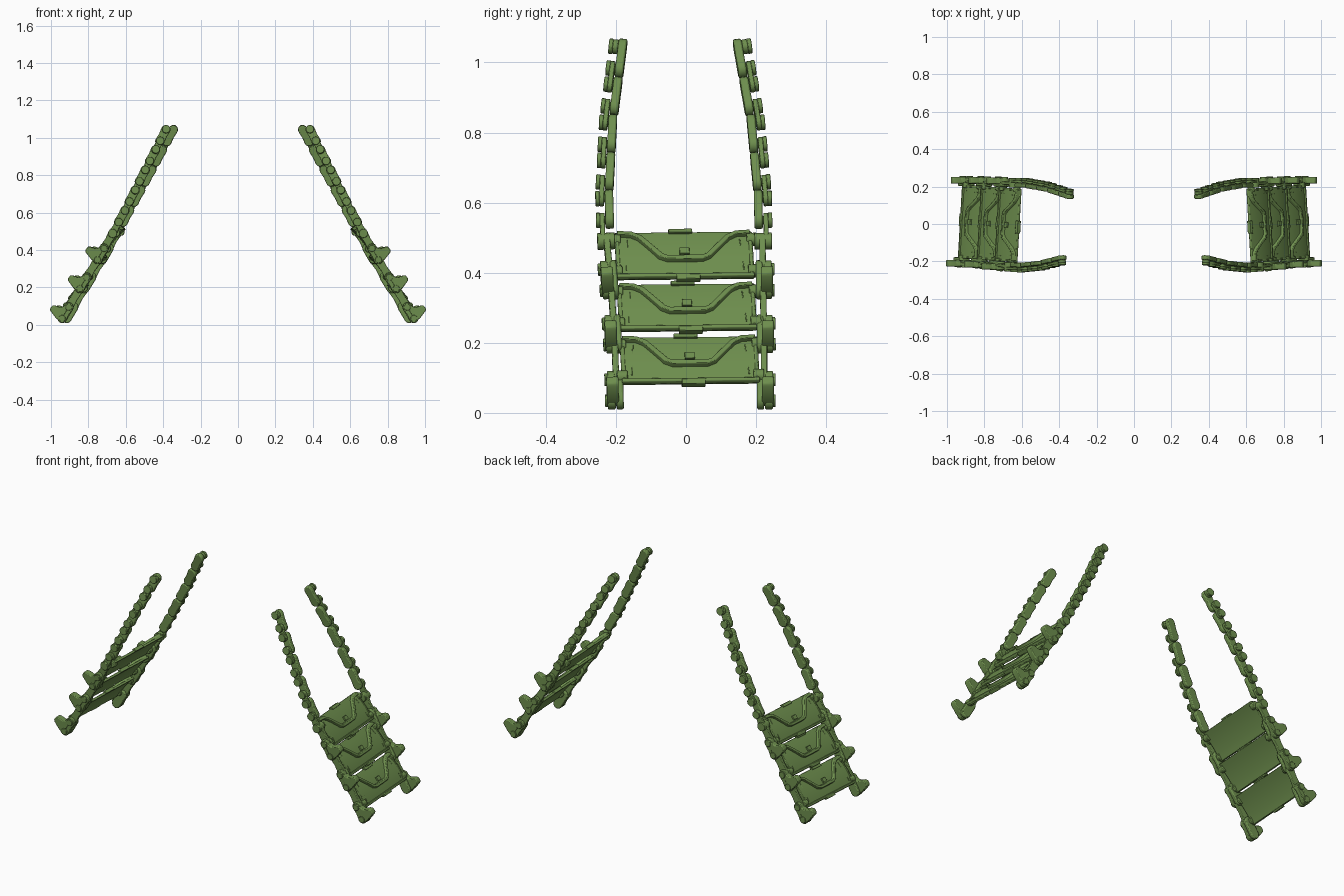
import bpy, bmesh, math
from mathutils import Vector

if "Cube" in bpy.data.objects:
    bpy.data.objects.remove(bpy.data.objects["Cube"])

green = bpy.data.materials.new("olive green")
green.diffuse_color = (0.156, 0.274, 0.076, 1)
green.use_nodes = True
green.node_tree.nodes["Principled BSDF"].inputs["Base Color"].default_value = green.diffuse_color


def finish(bm, name, bevel):
    """Turn a bmesh into a mirrored, softly bevelled object."""
    bmesh.ops.recalc_face_normals(bm, faces=bm.faces)
    me = bpy.data.meshes.new(name)
    bm.to_mesh(me)
    bm.free()
    me.materials.append(green)
    ob = bpy.data.objects.new(name, me)
    bpy.context.collection.objects.link(ob)
    bpy.context.view_layer.objects.active = ob
    ob.select_set(True)
    bpy.ops.object.shade_smooth_by_angle(angle=math.radians(35))
    ob.select_set(False)
    b = ob.modifiers.new("Bevel", 'BEVEL')
    b.width, b.segments, b.limit_method = bevel, 2, 'ANGLE'
    b.angle_limit = math.radians(40)
    ob.modifiers.new("Mirror", 'MIRROR').use_clip = False
    return ob


def prism(bm, loop, depth):
    """Closed solid between a loop and its copy moved by depth."""
    a = [bm.verts.new(p) for p in loop]
    b = [bm.verts.new(p + depth) for p in loop]
    n = len(a)
    bm.faces.new(a)
    bm.faces.new(b[::-1])
    for i in range(n):
        bm.faces.new((a[i], a[(i + 1) % n], b[(i + 1) % n], b[i]))


def stadium(bm, p, q, axis, off, r, thick, waist=0):
    """Rounded link plate from p to q, optionally waisted in the middle."""
    t = (q - p).normalized()
    n = axis.cross(t).normalized()
    base = axis * (off - thick / 2)
    loop = []
    for c, a0 in ((q, -90), (p, 90)):
        for i in range(9):
            a = math.radians(a0 + i * 22.5)
            loop.append(c + t * math.cos(a) * r + n * math.sin(a) * r + base)
        if waist:
            loop.append((p + q) / 2 + n * (r - waist) * (1 if a0 < 0 else -1) + base)
    prism(bm, loop, axis * thick)


def pin(bm, p, axis, off, r, length):
    t = axis.orthogonal().normalized()
    n = axis.cross(t)
    loop = [p + axis * (off - length / 2) + (t * math.cos(a) + n * math.sin(a)) * r
            for a in (i * math.tau / 16 for i in range(16))]
    prism(bm, loop, axis * length)


# Chain centre lines, bottom to top
paths = {
    "front": (-1, [(.94, -.2, .035), (.845, -.205, .195), (.75, -.215, .35), (.67, -.228, .49),
                   (.60, -.232, .62), (.495, -.221, .83), (.385, -.193, 1.045)]),
    "back": (1, [(.915, .225, .035), (.82, .225, .195), (.725, .222, .35), (.645, .22, .49),
                 (.575, .218, .62), (.46, .198, .83), (.345, .160, 1.045)]),
}


def at(path, z):
    i = 0
    while i < len(path) - 2 and z > path[i + 1][2]:
        i += 1
    a, b = Vector(path[i]), Vector(path[i + 1])
    return a.lerp(b, (z - a.z) / (b.z - a.z))


for label, (side, path) in paths.items():
    P = lambda z: at(path, z)

    def frame(z):
        t = (P(z + .03) - P(z - .03)).normalized()
        y = Vector((0, side, 0))
        return t, (y - t * y.dot(t)).normalized()

    # Upper chain: inner pads joined by outer links
    pads, links, pins = bmesh.new(), bmesh.new(), bmesh.new()
    for c in (1.013, .905, .797, .689, .581):
        t, ax = frame(c)
        lo, hi = P(c - .031), P(c + .031)
        stadium(pads, lo, hi, ax, -.012, .025, .024, .003)
        for j in (lo, hi):
            pin(pins, j, ax, .006, .012, .042)
            pin(pins, j, ax, .021, .022, .012)
        t, ax = frame(c - .054)
        stadium(links, P(c - .079), P(c - .031), ax, .009, .021, .014, .004)
    t, ax = frame(1.03)
    pin(links, P(1.044), ax, .008, .021, .016)

    # Lower chain: horned links beside each tread plate
    horns = bmesh.new()
    for z0, z1 in ((.035, .195), (.195, .35), (.35, .49)):
        t, ax = frame(z0 + .05)
        n = Vector((t.z, 0, -t.x)).normalized()
        j, k, end = P(z0), P(z0 + .06), P(z1)
        stadium(pads, j, k, ax, -.012, .026, .02)
        stadium(links, k, end, ax, -.002, .024, .018, .005)
        stadium(links, j, k, ax, .012, .025, .022, .004)
        for q in (j, k):
            pin(pins, q, ax, .004, .014, .05)
            pin(pins, q, ax, .026, .018, .01)
        shape = [(-.02, .0), (-.016, .03), (.002, .074), (.01, .082), (.032, .08),
                 (.04, .066), (.046, .035), (.072, .018), (.07, 0)]
        prism(horns, [j + t * a + n * b + ax * -.008 for a, b in shape], ax * .034)
    t, ax = frame(.49)
    pin(pins, P(.49), ax, .0, .024, .05)
    finish(pads, label + "_chain_pads", .005)
    finish(links, label + "_chain_links", .003)
    finish(pins, label + "_chain_pins", .002)
    finish(horns, label + "_horns", .004)

# Tread plates
U = Vector((-.54, -.04, .842)).normalized()
V = Vector((-.06, 1, .015))
V = (V - U * V.dot(U)).normalized()
W = V.cross(U).normalized()
TOP = .086


def bow(u):
    """Outward height of the curved plate surface."""
    return .012 - .12 * u - 1.2 * u * u


body, ridges, details, hinges = (bmesh.new() for _ in range(4))
for c in (Vector((.868, .01, .151)), Vector((.767, .002, .302)), Vector((.672, -.005, .45))):
    def S(v, u, h=0.0):
        return c + V * v + U * u + W * (bow(u) + h)

    def strip(bm, line, half, h0, h1):
        """Raised band following a polyline on the plate."""
        rows = []
        for i, (v, u) in enumerate(line):
            a, b = line[max(i - 1, 0)], line[min(i + 1, len(line) - 1)]
            d = Vector((b[0] - a[0], b[1] - a[1])).normalized()
            nv, nu = -d.y * half, d.x * half
            rows.append([bm.verts.new(S(v + s * nv, u + s * nu, h))
                         for s, h in ((-1, h0), (-.6, h1), (.6, h1), (1, h0))])
        for r, q in zip(rows, rows[1:]):
            for i in range(4):
                bm.faces.new((r[i], r[(i + 1) % 4], q[(i + 1) % 4], q[i]))
        bm.faces.new(rows[0])
        bm.faces.new(rows[-1][::-1])

    def block(bm, v, u, hv, hu, h0, h1):
        prism(bm, [S(v + a * hv, u + b * hu, h0) for a, b in
                   ((-1, -1), (1, -1), (1, 1), (-1, 1))], W * (h1 - h0))

    # curved sheet
    us = [-.084 + i * .0208 for i in range(9)]
    loop = [(u, 0) for u in us] + [(u, -.014) for u in us[::-1]]
    prism(body, [S(-.197, u, h) for u, h in loop], V * .394)
    # trapezoid ridge with flared ends
    strip(ridges, [(-.19, .073), (-.15, .07), (-.125, .055), (-.068, -.014), (-.05, -.022),
                   (.05, -.022), (.068, -.014), (.125, .055), (.15, .07), (.19, .073)],
          .011, -.004, .014)
    # bottom lip and side rims
    strip(ridges, [(-.197, -.079), (.197, -.079)], .008, -.004, .008)
    for s in (-1, 1):
        strip(ridges, [(s * .19, -.075), (s * .19, .075)], .007, -.004, .008)
        strip(details, [(s * .168, -.06), (s * .16, .05)], .002, -.002, .003)
        # end knuckles joining the plate to the chain
        for u in (-.06, .055):
            pin(hinges, S(s * .195, u, -.008), V, 0, .019, .03)
    # centre stud and edge tabs
    block(details, 0, .004, .014, .011, -.003, .009)
    block(ridges, -.008, TOP - .003, .034, .008, -.012, .008)
    block(ridges, .008, -.085, .034, .008, -.012, .009)

finish(body, "tread_plates", .003)
finish(ridges, "tread_ridges", .002)
finish(details, "tread_studs", .001)
finish(hinges, "tread_knuckles", .003)
